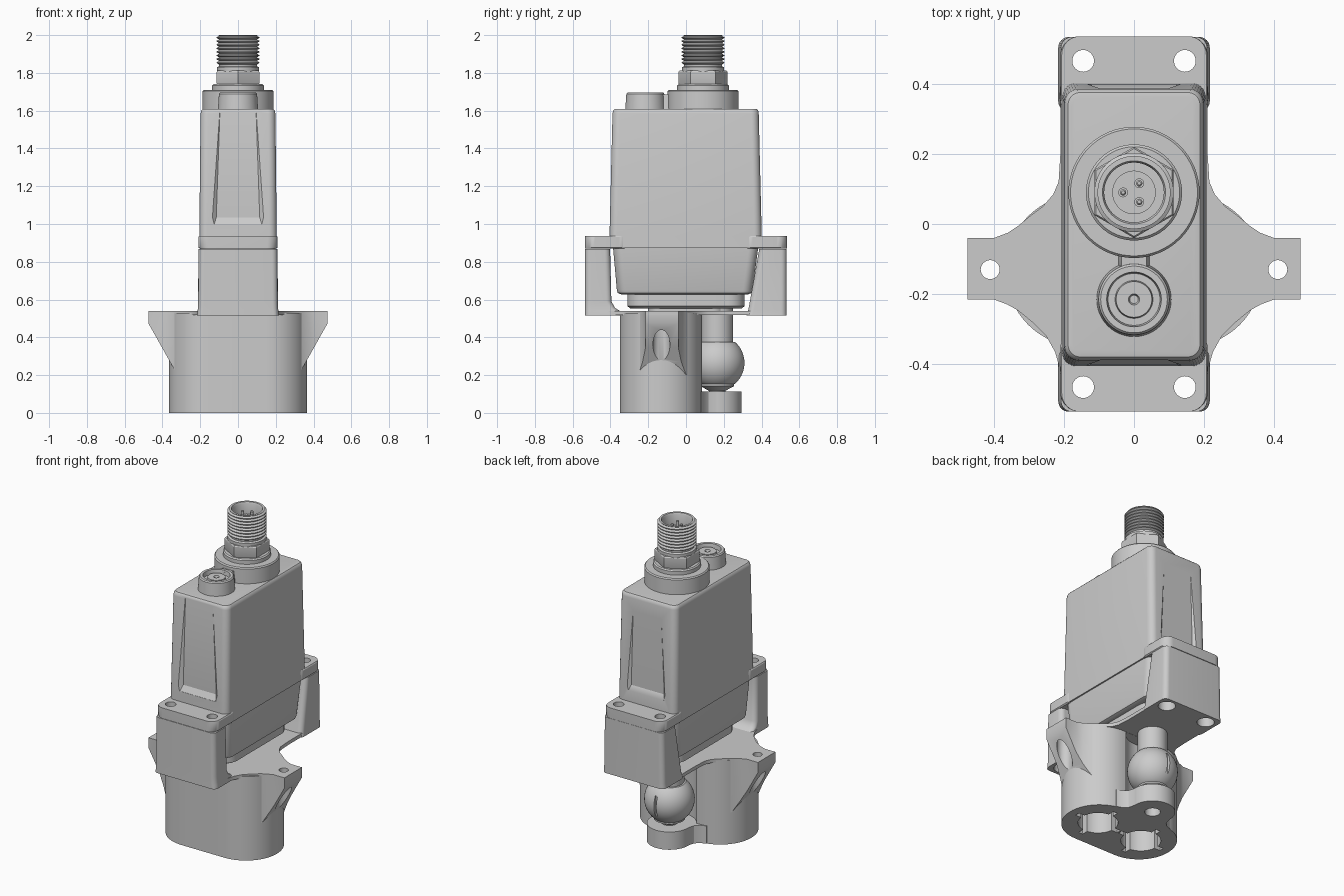
import bpy, bmesh
from math import sin, cos, pi, radians
from mathutils import Vector

if "Cube" in bpy.data.objects:
    bpy.data.objects.remove(bpy.data.objects["Cube"])


def finish(name, bm):
    bmesh.ops.remove_doubles(bm, verts=bm.verts[:], dist=1e-5)
    bmesh.ops.recalc_face_normals(bm, faces=bm.faces[:])
    me = bpy.data.meshes.new(name)
    bm.to_mesh(me)
    bm.free()
    ob = bpy.data.objects.new(name, me)
    bpy.context.collection.objects.link(ob)
    return ob


def skin(name, rings, capped=True):
    """Join equal-length rings of points into a solid."""
    bm = bmesh.new()
    vs = [[bm.verts.new(p) for p in r] for r in rings]
    n = len(vs[0])
    for a, b in zip(vs, vs[1:]):
        for i in range(n):
            j = (i + 1) % n
            bm.faces.new((a[i], a[j], b[j], b[i]))
    if capped:
        bm.faces.new(vs[0])
        bm.faces.new(vs[-1])
    return finish(name, bm)


def lathe(name, profile, cx=0, cy=0, segs=48, phase=0):
    pts = [(0, profile[0][1])] + list(profile) + [(0, profile[-1][1])]
    rings = [[(cx + r * cos(phase + 2 * pi * i / segs), cy + r * sin(phase + 2 * pi * i / segs), z)
              for i in range(segs)] for r, z in pts]
    return skin(name, rings, False)


def cyl(name, r, z0, z1, cx, cy, segs=32):
    return lathe(name, [(r, z0), (r, z1)], cx, cy, segs)


def prism(name, pts, z0, z1):
    return skin(name, [[(x, y, z) for x, y in pts] for z in (z0, z1)])


def loft(name, sections, steps=8):
    """Stack of rounded rectangles: (half width, y0, y1, corner radius, z)."""
    rings = []
    for hx, y0, y1, r, z in sections:
        ring = []
        for k, (cx, cy) in enumerate([(hx - r, y1 - r), (r - hx, y1 - r), (r - hx, y0 + r), (hx - r, y0 + r)]):
            for i in range(steps + 1):
                a = pi / 2 * (k + i / steps)
                ring.append((cx + r * cos(a), cy + r * sin(a), z))
        rings.append(ring)
    bm_ob = skin(name, rings)
    return bm_ob


def box(name, x0, x1, y0, y1, z0, z1):
    return prism(name, [(x0, y0), (x1, y0), (x1, y1), (x0, y1)], z0, z1)


cutters = set()


def boolean(ob, tools, op='DIFFERENCE'):
    for t in tools:
        t.hide_render = True
        cutters.add(t)
        m = ob.modifiers.new('b', 'BOOLEAN')
        m.operation, m.solver, m.object = op, 'EXACT', t
        bpy.context.view_layer.objects.active = ob
        bpy.ops.object.modifier_apply(modifier=m.name)


# Upper housing with tapered walls and shallow end recesses
housing = loft('housing', [
    (.165, -.345, .33, .05, .628), (.182, -.362, .348, .05, .635), (.187, -.366, .352, .05, .65),
    (.198, -.386, .382, .05, .872), (.206, -.407, .403, .04, .873), (.205, -.405, .401, .04, .935),
    (.198, -.389, .385, .04, 1.585), (.195, -.386, .382, .04, 1.6), (.188, -.379, .375, .035, 1.608),
    (.178, -.369, .365, .03, 1.61)])
recess = []
for s in (-1, 1):
    rings = []
    for z, hx, y in ((1.0, .125, .402), (1.035, .115, .382), (1.61, .095, .388)):
        rings.append([(-hx - .025, s * .45, z), (-hx - .025, s * (y + .025), z), (-hx, s * y, z),
                      (hx, s * y, z), (hx + .025, s * (y + .025), z), (hx + .025, s * .45, z)])
    recess.append(skin('recess_cutter', rings))
boolean(housing, recess)

# Lower lip of the housing and the neck under it
loft('housing_lip', [(.13, -.295, .295, .08, .553), (.15, -.31, .31, .09, .565), (.15, -.31, .31, .09, .64)])
loft('neck', [(.1, -.2, .2, .06, .53), (.1, -.2, .2, .06, .56)])

# Bolt cutters shared by flange ears, legs and plate
bolts, bores = [], []
for x in (-.145, .145):
    for y in (-.465, .465):
        bolts.append(cyl('bolt_cutter', .031, .4, 1.0, x, y))
        bores.append(cyl('bore_cutter', .05, .4, .8, x, y))

# Flange ears and the bracket legs below them
for tag, s in (('front', -1), ('back', 1)):
    y0, y1 = sorted((s * .3, s * .535))
    ear = loft(tag + '_flange_ear', [(.203, y0, y1, .05, .87), (.21, y0, y1, .055, .876),
                                     (.21, y0, y1, .055, .93), (.206, y0, y1, .052, .936)])
    boolean(ear, bolts)
leg_f = loft('front_leg', [(.216, -.535, -.35, .03, .515), (.214, -.535, -.35, .03, .54),
                           (.212, -.535, -.375, .03, .555), (.211, -.535, -.395, .03, .59),
                           (.208, -.535, -.402, .03, .868)])
leg_b = loft('back_leg', [(.216, .32, .533, .03, .515), (.213, .33, .533, .03, .545), (.208, .388, .533, .03, .868)])
for leg in (leg_f, leg_b):
    boolean(leg, bolts + bores)

# Mounting plate, outline mirrored across x
front = [(.21, -.46), (.215, -.4), (.225, -.365), (.25, -.32), (.29, -.28), (.33, -.247), (.36, -.23), (.4, -.215), (.475, -.215)]
back = [(.475, -.04), (.4, -.04), (.36, -.025), (.33, -.005), (.3, .02), (.26, .05), (.23, .085), (.215, .12), (.21, .2), (.21, .48)]
half = front + back
plate = prism('mounting_plate', half + [(-x, y) for x, y in reversed(half)], .518, .54)
ear_holes = [cyl('ear_cutter', .027, .2, .6, s * .41, -.13) for s in (-1, 1)]
ear_bores = [cyl('ear_bore_cutter', .045, .2, .48, s * .41, -.13) for s in (-1, 1)]
boolean(plate, bolts + bores + ear_holes)

# Sloped gussets under the plate ears
for tag, s, k in (('left', -1, 0), ('right', 1, 1)):
    outline = [(.2, -.28)] + front[3:] + back[:6] + [(.2, .04)]
    gusset = prism(tag + '_gusset', [(s * x, y) for x, y in outline], .2, .53)
    slope = skin('slope_cutter', [[(s * x, y, z) for x, z in ((.3205, .2), (.475, .475), (.6, .475), (.6, .1), (.3205, .1))]
                                  for y in (-.5, .2)])
    boolean(gusset, [slope, ear_holes[k], ear_bores[k]])

# Lower body: stadium block with a small rear lobe, two slotted ports and a ball pocket
body = loft('lower_body', [(.365, -.35, .085, .215, 0), (.365, -.35, .085, .215, .53)], 16)
pocket = cyl('pocket_cutter', .155, .11, .517, 0, .165, 48)
boolean(body, [pocket])
lobe = cyl('lobe_tool', .13, 0, .112, 0, .165, 48)
web = prism('web_tool', [(-.21, .03), (.21, .03), (.2, .083), (.165, .095), (.14, .12), (.128, .165),
                         (-.128, .165), (-.14, .12), (-.165, .095), (-.2, .083)], 0, .112)
boolean(body, [lobe, web], 'UNION')
ports = [cyl('lobe_cutter', .045, -.1, .08, 0, .165)]
for x in (-.16, .16):
    ports += [cyl('port_cutter', .115, -.1, .4, x, -.13, 48),
              box('slot_cutter', x - .155, x + .155, -.145, -.115, -.1, .2),
              box('slot_cutter', x - .015, x + .015, -.285, .025, -.1, .2)]
boolean(body, ports)

# Ball joint on its stem
arc = [(.145 * cos(a), .265 + .145 * sin(a)) for a in [radians(-49 + 98 * i / 20) for i in range(21)]]
ball = lathe('ball_joint', [(.04, .1), (.045, .118), (.09, .142), (.09, .152)] + arc + [(.085, .375), (.085, .555)], 0, .165)
boolean(ball, [box('slit_cutter', -.008, .008, .29, .4, .2, .33)])

# Threaded connector on top
thread = []
for i in range(8):
    z = 1.845 + i * .019
    thread += [(.101, z), (.113, z + .007), (.113, z + .011), (.101, z + .018)]
lathe('connector', [(.187, 1.6), (.187, 1.703), (.181, 1.71), (.137, 1.71), (.137, 1.733), (.13, 1.74), (.105, 1.74),
                    (.112, 1.81), (.112, 1.83), (.1, 1.835)] + thread
      + [(.104, 2.0), (.09, 2.0), (.085, 1.99), (.085, 1.92), (.062, 1.92), (.062, 1.935)], 0, .09, 64)
lathe('connector_hex', [(.125, 1.735), (.13, 1.745), (.13, 1.805), (.125, 1.812)], 0, .09, 6, pi / 2)
for x, y in ((-.031, .09), (.015, .116), (.015, .063)):
    lathe('contact_pin', [(.014, 1.93), (.014, 1.94), (.009, 1.94), (.009, 1.975), (.005, 1.98)], x, y, 16)

# Round cap and the small bridge to the connector
lathe('round_cap', [(.107, 1.6), (.101, 1.688), (.095, 1.695), (.078, 1.695), (.074, 1.668), (.054, 1.668),
                    (.051, 1.685), (.016, 1.685), (.012, 1.672)], 0, -.215)
loft('cap_bridge', [(.046, -.14, -.075, .005, 1.6), (.036, -.14, -.075, .005, 1.685)], 2)

# Clean up cutters and shade
for c in cutters:
    bpy.data.objects.remove(c)
for ob in bpy.context.scene.objects:
    ob.select_set(True)
    bpy.context.view_layer.objects.active = ob
bpy.ops.object.shade_smooth_by_angle(angle=radians(30))
